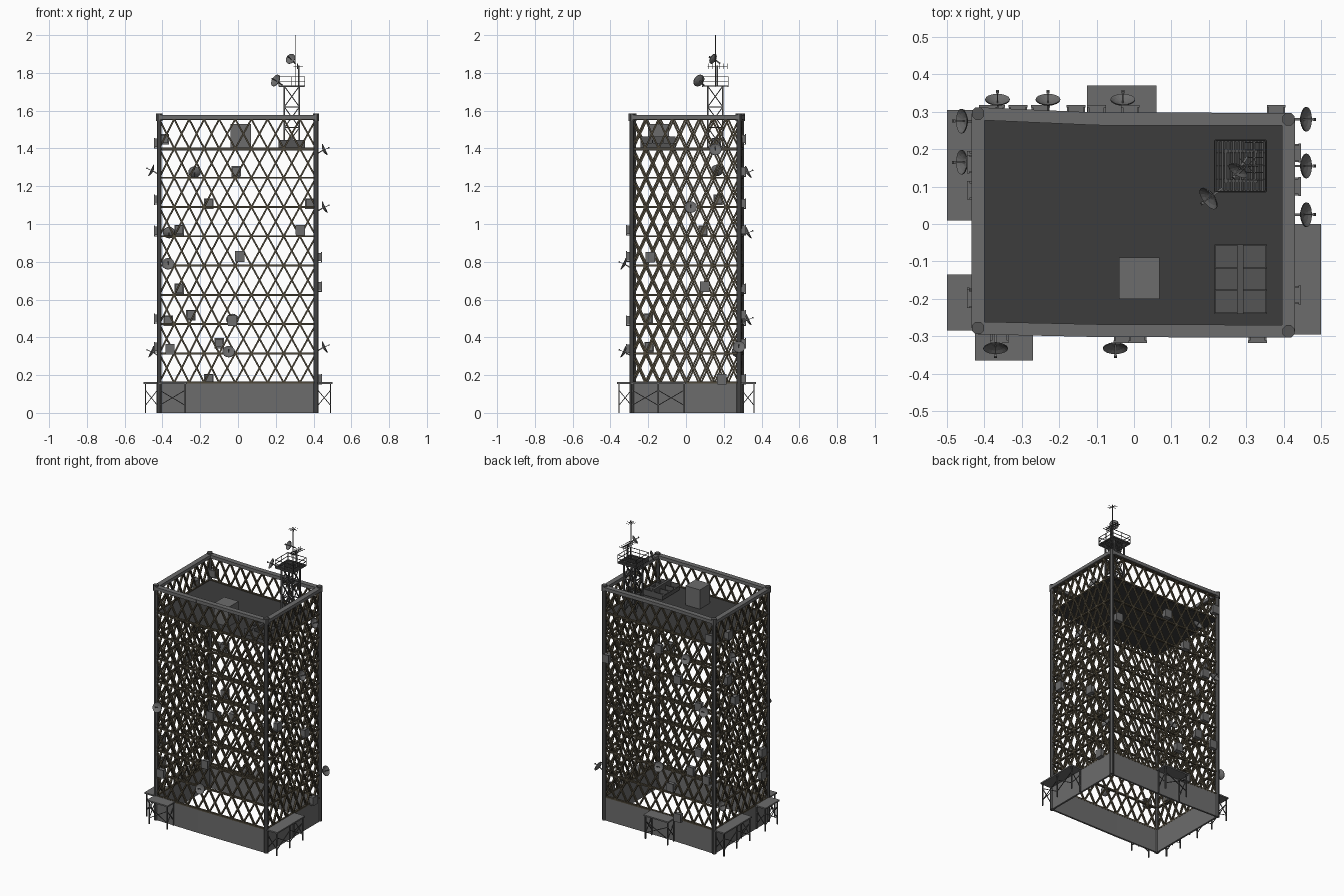
import bpy, bmesh, math
from mathutils import Vector as V, Matrix

if "Cube" in bpy.data.objects:
    bpy.data.objects.remove(bpy.data.objects["Cube"])

def mat(name, r, g, b):
    m = bpy.data.materials.new(name)
    m.diffuse_color = (r, g, b, 1)
    m.use_nodes = True
    m.node_tree.nodes["Principled BSDF"].inputs["Base Color"].default_value = m.diffuse_color
    return m

DARK, GREY = mat("dark_steel", .09, .09, .09), mat("grey_panel", .15, .15, .15)
BROWN, DECK = mat("rusty_steel", .075, .062, .04), mat("roofing", .045, .045, .045)
parts = {}

def get(name, m):
    if name not in parts:
        parts[name] = (bmesh.new(), m)
    return parts[name][0]

def box(bm, lo, hi, M=Matrix()):
    lo, hi = V(lo), V(hi)
    S = Matrix.Diagonal((*(hi - lo), 1))
    bmesh.ops.create_cube(bm, size=1, matrix=M @ Matrix.Translation((lo + hi) / 2) @ S)

def beam(bm, a, b, w, d=None, n=(0, 0, 1)):
    """Bar from a to b: w across, d deep along n."""
    a, b, n = V(a), V(b), V(n)
    z = (b - a).normalized()
    if abs(z.dot(n)) > .99:
        n = V((1, 0, 0))
    x = n.cross(z).normalized()
    R = Matrix((x, z.cross(x), z)).transposed().to_4x4()
    S = Matrix.Diagonal((w, d or w, (b - a).length, 1))
    bmesh.ops.create_cube(bm, size=1, matrix=Matrix.Translation((a + b) / 2) @ R @ S)

def frame(p, n):
    """Local frame at p: x along the wall, y outward, z up."""
    n = V(n).normalized()
    x = n.cross(V((0, 0, 1)))
    return Matrix.Translation(p) @ Matrix((x, n, (0, 0, 1))).transposed().to_4x4()

def dish(bm, M, r=.033):
    """Shallow bowl facing local +y, tilted up, with arm and feed."""
    T = M @ Matrix.Translation((0, .035, 0)) @ Matrix.Rotation(math.radians(-90 + 25), 4, 'X')
    rings = []
    for back in (0, .003):
        for f in (.3, .7, 1):
            z = .012 * f * f - back
            rings.append([bm.verts.new(T @ V((r * f * math.cos(k * math.tau / 16),
                         r * f * math.sin(k * math.tau / 16), z))) for k in range(16)])
    rings = rings[:3] + rings[:2:-1]
    for A, B in zip(rings, rings[1:]):
        for k in range(16):
            bm.faces.new((A[k], A[k - 1], B[k - 1], B[k]))
    bm.faces.new(rings[0]); bm.faces.new(rings[-1][::-1])
    beam(bm, M @ V((0, 0, -.02)), M @ V((0, .033, 0)), .006)
    beam(bm, T @ V((0, 0, 0)), T @ V((0, 0, .035)), .003)
    beam(bm, T @ V((0, 0, .031)), T @ V((0, 0, .037)), .008)

# footprint, slightly bent on the front and back
FP = [V(p + (0,)) for p in ((-.417, -.278), (-.1, -.285), (.413, -.287), (.413, .28), (-.1, .281), (-.417, .295))]
BAYS = (4, 6, 8, 6, 4, 8)
Z0, DZ, ROOF = .16, .155, 1.4
up = lambda p, z: V((p.x, p.y, z))

# lattice walls, base skirt and top rail
lat, skirt, rail = get("lattice_walls", BROWN), get("base_skirt", GREY), get("top_rail", GREY)
for i, bays in enumerate(BAYS):
    a, b = FP[i], FP[(i + 1) % 6]
    n = (b - a).normalized().cross(V((0, 0, 1)))
    for k in range(10):
        z = Z0 + k * DZ
        beam(lat, up(a, z), up(b, z), .01, .014, n)
        if k == 9:
            continue
        for j in range(bays):
            p, q = a.lerp(b, j / bays), a.lerp(b, (j + 1) / bays)
            beam(lat, up(p, z), up(q, z + DZ), .009, .012, n)
            beam(lat, up(q, z), up(p, z + DZ), .009, .012, n)
    beam(skirt, up(a, Z0 / 2), up(b, Z0 / 2), Z0, .012, n)
    beam(rail, up(a, 1.565), up(b, 1.565), .022, .034, n)

# corner posts with caps
posts = get("corner_posts", DARK)
for i in (0, 2, 3, 5):
    p = FP[i]
    for r, z0, z1 in ((.014, 0, 1.57), (.018, 1.545, 1.585)):
        bmesh.ops.create_cone(posts, cap_ends=True, segments=8, radius1=r, radius2=r, depth=z1 - z0,
            matrix=Matrix.Translation(up(p, (z0 + z1) / 2)) @ Matrix.Rotation(math.pi / 8, 4, 'Z'))

# roof deck
deck = get("roof_deck", DECK)
f = deck.faces.new([deck.verts.new(up(p, ROOF - .01)) for p in FP])
ext = bmesh.ops.extrude_face_region(deck, geom=[f])
bmesh.ops.translate(deck, vec=(0, 0, .01), verts=[v for v in ext["geom"] if isinstance(v, bmesh.types.BMVert)])

# stair box on the roof
box(get("roof_stair_box", GREY), (-.04, -.2, ROOF), (.068, -.09, 1.53))

# cooling unit: open tray with a ridge beam and ribs
cool = get("cooling_unit", DARK)
X0, X1, Y0, Y1 = .215, .355, -.24, -.055
box(cool, (X0, Y0, 1.405), (X1, Y1, 1.415))
box(cool, (.276, Y0, 1.415), (.293, Y1, 1.462))
for k in range(4):
    y = Y0 + (Y1 - Y0 - .004) * k / 3
    box(cool, (X0, y, 1.415), (X1, y + .004, 1.445))
for x in (X0, X1 - .004):
    box(cool, (x, Y0, 1.415), (x + .004, Y1, 1.43))

# base canopies on braced legs
can, legs = get("base_canopies", GREY), get("canopy_legs", DARK)
def braced(bm, a, b, z0, z1, w):
    beam(bm, up(a, z0), up(b, z1), w)
    beam(bm, up(b, z0), up(a, z1), w)
for x0, y0, x1, y1, side in ((-.125, .285, .06, .37, 'b'), (-.5, .01, -.417, .305, 'l'),
        (-.5, -.285, -.417, -.135, 'l'), (-.425, -.365, -.27, -.28, 'f'), (.413, -.295, .5, 0, 'r')):
    box(can, (x0, y0, .154), (x1, y1, .163))
    e = .01
    c = [V((x0 + e, y0 + e, 0)), V((x1 - e, y0 + e, 0)), V((x1 - e, y1 - e, 0)), V((x0 + e, y1 - e, 0))]
    s = 'frbl'.index(side)
    o0, o1, i1, i0 = (c[(s + k) % 4] for k in range(4))
    m = max(1, round((o1 - o0).length / .14))
    row = [o0.lerp(o1, k / m) for k in range(m + 1)]
    for p in row + [i0, i1]:
        beam(legs, p, up(p, .158), .007)
    for p, q in list(zip(row, row[1:])) + [(o0, i0), (o1, i1)]:
        braced(legs, p, q, .04, .12, .004)

# roof mast: braced legs, grating and railing
mast, grate = get("mast_tower", DARK), get("mast_platform", DARK)
CX, CY, ZP = .285, .155, 1.73
sq = lambda r: [V((CX + r * u, CY + r * v, 0)) for u, v in ((-1, -1), (1, -1), (1, 1), (-1, 1))]
S, Q = sq(.04), sq(.068)
for i in range(4):
    a, b, p, q = S[i], S[(i + 1) % 4], Q[i], Q[(i + 1) % 4]
    beam(mast, up(a, ROOF), up(a, ZP), .009)
    for k in range(3):
        z = ROOF + .11 * k
        braced(mast, a, b, z, z + .11, .005)
        beam(mast, up(a, z + .11), up(b, z + .11), .006)
    beam(grate, up(p, ZP), up(q, ZP), .006)
    for z in (ZP + .025, ZP + .05):
        beam(grate, up(p, z), up(q, z), .003)
    for t in (0, .5):
        r = p.lerp(q, t)
        beam(grate, up(r, ZP), up(r, ZP + .05), .003)
for k in range(15):
    x = CX - .068 + .136 * k / 14
    beam(grate, (x, CY - .068, ZP), (x, CY + .068, ZP), .005)
for k in range(5):
    y = CY - .068 + .136 * k / 4
    beam(grate, (CX - .068, y, ZP - .004), (CX + .068, y, ZP - .004), .004)

# aerials
aer = get("mast_aerials", DARK)
beam(aer, (.303, CY, ZP), (.303, CY, 2), .005)
beam(aer, (.322, .165, ZP), (.322, .165, 1.84), .008)
beam(aer, (.322, .115, 1.835), (.322, .22, 1.835), .004)
for k in range(6):
    y = .118 + .02 * k
    beam(aer, (.315, y, 1.82), (.315, y, 1.85), .003)
    beam(aer, (.295, y, 1.835), (.345, y, 1.835), .003)
for k in range(4):
    d = V((math.cos(k * math.pi / 4), math.sin(k * math.pi / 4), 0)) * .03
    beam(aer, V((.303, CY, 1.985)) - d, V((.303, CY, 1.985)) + d, .002)
md = get("mast_dishes", GREY)
dish(md, frame((.303, .18, 1.87), (-.4, -.6, 0)), .029)
dish(md, frame((.235, .095, 1.755), (-.8, -.6, 0)), .034)

# wall units and dishes: (position along wall, height)
units, dishes = get("wall_units", GREY), get("wall_dishes", GREY)
WALLS = {
    (0, -1): ([(.01, .83), (-.03, .49), (.33, .97), (-.36, .34)], [(-.37, .785), (-.05, .32)]),
    (0, 1): ([(-.39, 1.45), (.38, 1.11), (-.155, 1.11), (-.01, 1.28), (-.31, .97), (-.25, .52), (-.1, .37),
              (-.155, .18), (-.31, .66), (-.37, .49)], [(-.23, 1.27), (-.365, .95), (-.03, .49)]),
    (1, 0): ([(.1, .67), (-.19, .825), (.19, .18)], [(.28, .345), (.025, 1.085), (.155, 1.39)]),
    (-1, 0): ([(.16, 1.43), (.17, 1.13), (.09, .965), (-.2, .5), (-.195, .35)], [(.275, .32), (.165, 1.28)])}
for (nx, ny), (us, ds) in WALLS.items():
    for lst, isdish in ((us, False), (ds, True)):
        for t, z in lst:
            p = (t, ny * .288, z) if ny else (nx * .416, t, z)
            M = frame(p, (nx, ny, 0))
            if isdish:
                dish(dishes, M)
            else:
                box(units, (-.02, -.005, -.022), (.02, .024, .022), M)
                box(units, (-.025, .024, -.026), (.025, .03, .026), M)
                box(units, (-.024, 0, -.03), (.024, .03, -.026), M)

# write the meshes
for name, (bm, m) in parts.items():
    bmesh.ops.recalc_face_normals(bm, faces=bm.faces)
    me = bpy.data.meshes.new(name)
    bm.to_mesh(me); bm.free()
    me.materials.append(m)
    bpy.context.collection.objects.link(bpy.data.objects.new(name, me))
